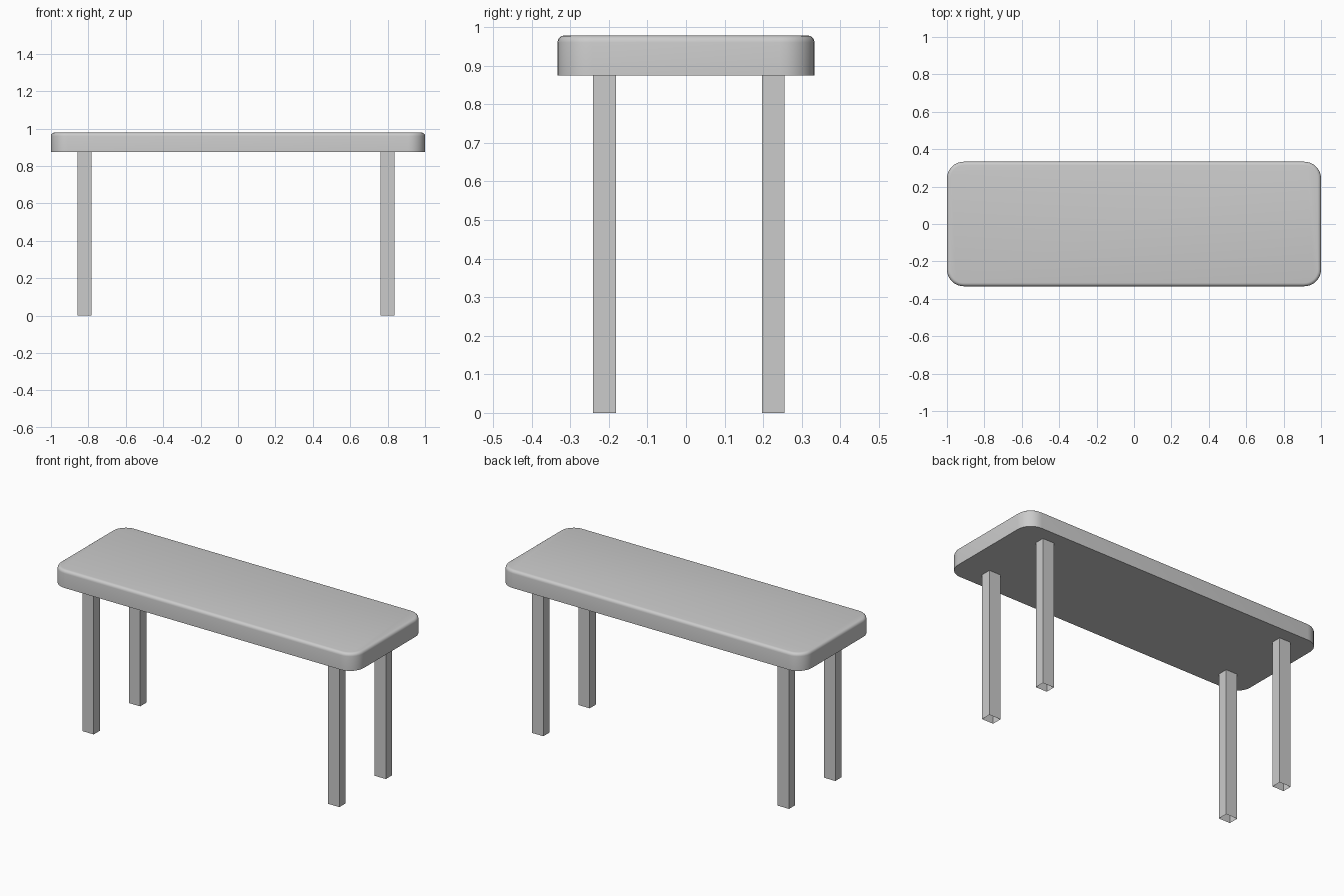
import bpy, bmesh

if "Cube" in bpy.data.objects:
    bpy.data.objects.remove(bpy.data.objects["Cube"])

Z0, Z1 = 0.874, 0.978


def finish(name, bm):
    bmesh.ops.recalc_face_normals(bm, faces=bm.faces)
    me = bpy.data.meshes.new(name)
    bm.to_mesh(me)
    bm.free()
    ob = bpy.data.objects.new(name, me)
    bpy.context.collection.objects.link(ob)
    return ob


def box(x0, x1, y0, y1, z0, z1):
    bm = bmesh.new()
    bmesh.ops.create_cube(bm, size=1)
    for v in bm.verts:
        v.co.x = x1 if v.co.x > 0 else x0
        v.co.y = y1 if v.co.y > 0 else y0
        v.co.z = z1 if v.co.z > 0 else z0
    return bm


# Bench top: rounded plan corners, softened upper rim, crisp underside
bm = box(-1, 1, -0.333, 0.333, Z0, Z1)
upright = [e for e in bm.edges if abs(e.verts[0].co.z - e.verts[1].co.z) > 0.01]
bmesh.ops.bevel(bm, geom=upright, offset=0.09, segments=8, profile=0.5, affect='EDGES')
rim = [e for e in bm.edges if all(v.co.z > Z1 - 1e-4 for v in e.verts)]
bmesh.ops.bevel(bm, geom=rim, offset=0.018, segments=4, profile=0.5, affect='EDGES')
top = finish("bench_top", bm)
bpy.context.view_layer.objects.active = top
top.select_set(True)
bpy.ops.object.shade_smooth_by_angle(angle=0.6)

# Legs: square tubes, open at the foot
for side, x0, x1 in (("left", -0.858, -0.783), ("right", 0.762, 0.837)):
    for end, y0, y1 in (("front", -0.241, -0.181), ("back", 0.197, 0.255)):
        bm = box(x0, x1, y0, y1, 0, Z0)
        caps = [f for f in bm.faces if abs(f.normal.z) > 0.9]
        bmesh.ops.delete(bm, geom=caps, context='FACES_ONLY')
        finish(f"{end}_{side}_leg", bm)
